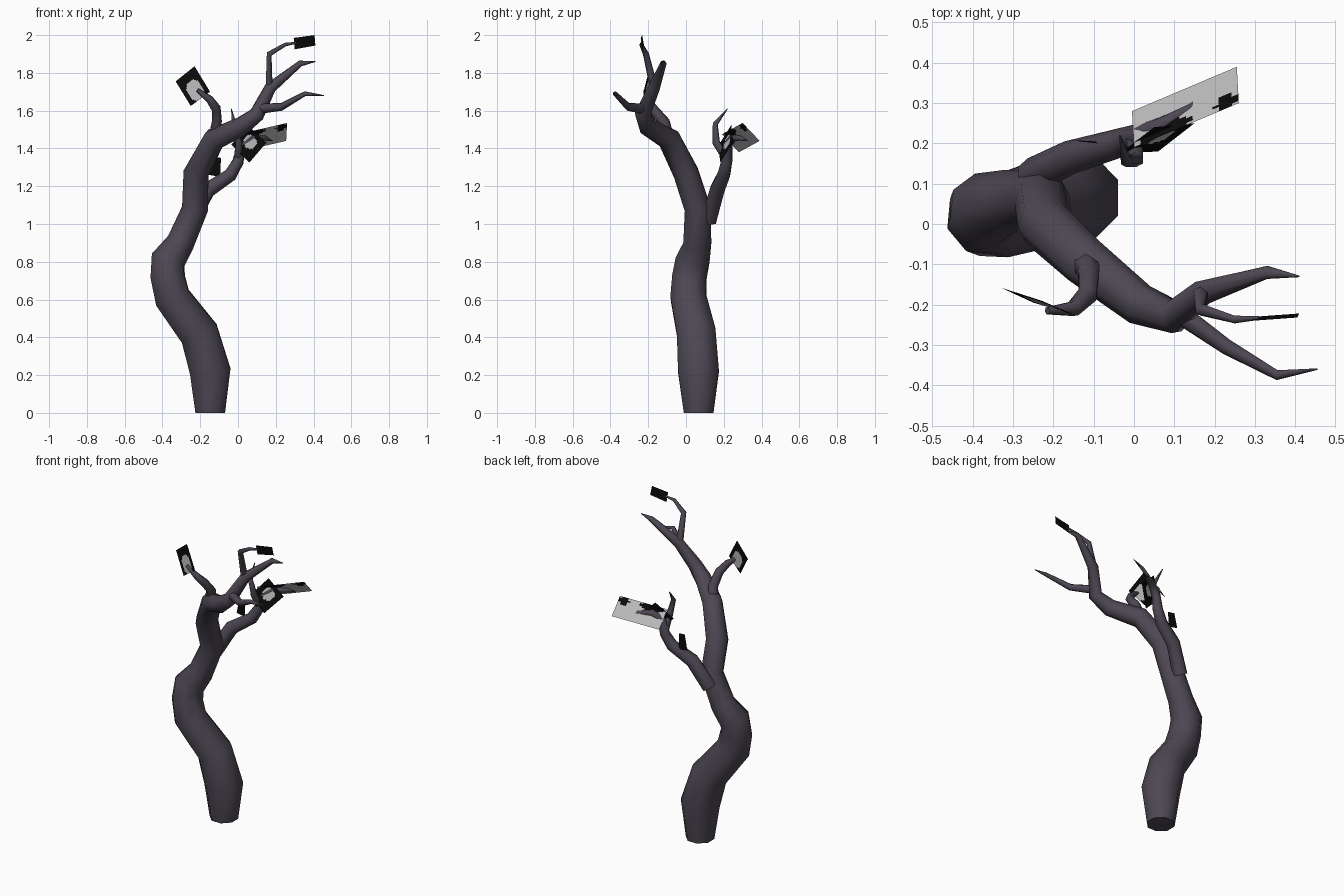
import bpy, math
from mathutils import Vector

if "Cube" in bpy.data.objects:
    bpy.data.objects.remove(bpy.data.objects["Cube"])


def material(name, rgb):
    m = bpy.data.materials.new(name)
    m.diffuse_color = (*rgb, 1)
    m.use_nodes = True
    m.node_tree.nodes["Principled BSDF"].inputs["Base Color"].default_value = m.diffuse_color
    return m


BARK = material("dark bark", (0.075, 0.063, 0.085))
BLACK = material("leaf black", (0.003, 0.003, 0.003))
GREY = material("leaf grey", (0.5, 0.5, 0.5))


def make(name, verts, faces, mats):
    me = bpy.data.meshes.new(name)
    me.from_pydata(verts, [], faces)
    for m in mats:
        me.materials.append(m)
    ob = bpy.data.objects.new(name, me)
    bpy.context.collection.objects.link(ob)
    return ob


def limb(name, path, sides=8):
    """Tapered tube through (x, y, z, radius) points."""
    pts = [Vector(p[:3]) for p in path]
    verts, faces = [], []
    n = len(pts)
    side = Vector((1, 0, 0))
    for i, p in enumerate(pts):
        d = Vector((0, 0, 0))
        if i > 0:
            d += (p - pts[i - 1]).normalized()
        if i < n - 1:
            d += (pts[i + 1] - p).normalized()
        if i == 0 and p.z == 0:
            d = Vector((0, 0, 1))
        d.normalize()
        side = (side - d * side.dot(d)).normalized()
        up = d.cross(side)
        for k in range(sides):
            a = 2 * math.pi * (k + 0.5) / sides
            verts.append(p + (side * math.cos(a) + up * math.sin(a)) * path[i][3])
    for i in range(n - 1):
        for k in range(sides):
            a, b = i * sides + k, i * sides + (k + 1) % sides
            faces.append((a, b, b + sides, a + sides))
    faces.append(tuple(reversed(range(sides))))
    faces.append(tuple(range((n - 1) * sides, n * sides)))
    ob = make(name, verts, faces, [BARK])
    for f in ob.data.polygons:
        f.use_smooth = len(f.vertices) == 4


def leaf(name, corners, spots=(), base=BLACK, spot=GREY, n=16):
    """Flat four-cornered leaf; round spots (s, t, radius s, radius t) get a second colour."""
    p0, p1, p2, p3 = [Vector(c) for c in corners]
    verts = [(p0.lerp(p1, i / n)).lerp(p3.lerp(p2, i / n), j / n)
             for j in range(n + 1) for i in range(n + 1)]
    faces = [(j * (n + 1) + i, j * (n + 1) + i + 1, (j + 1) * (n + 1) + i + 1, (j + 1) * (n + 1) + i)
             for j in range(n) for i in range(n)]
    ob = make(name, verts, faces, [base, spot])
    for f in ob.data.polygons:
        s, t = (f.index % n + 0.5) / n, (f.index // n + 0.5) / n
        f.material_index = int(any(((s - a) / ra) ** 2 + ((t - b) / rb) ** 2 < 1
                                   for a, b, ra, rb in spots))


# Trunk running up into the main bough
limb("trunk", [
    (-.147, .067, 0, .085), (-.147, .066, .22, .117), (-.205, .055, .42, .111),
    (-.347, .013, .61, .102), (-.372, .018, .72, .096), (-.37, .035, .81, .094),
    (-.305, .06, .90, .076), (-.228, .062, 1.08, .070), (-.222, .0, 1.27, .068),
    (-.125, -.09, 1.45, .062), (.015, -.20, 1.515, .052), (.10, -.23, 1.58, .042),
    (.17, -.17, 1.72, .032), (.33, -.12, 1.85, .017), (.41, -.13, 1.86, .002)])

# Twigs on the main bough
limb("right_twig", [(.11, -.22, 1.61, .028), (.23, -.305, 1.62, .021),
                    (.355, -.375, 1.69, .013), (.455, -.36, 1.68, .002)], 6)
limb("top_twig", [(.165, -.165, 1.70, .022), (.165, -.212, 1.90, .016),
                  (.25, -.237, 1.95, .010), (.31, -.233, 1.96, .005)], 6)
limb("left_twig", [(-.13, -.09, 1.43, .035), (-.112, -.115, 1.54, .030), (-.115, -.175, 1.61, .026),
                   (-.15, -.21, 1.66, .021), (-.215, -.215, 1.71, .010)], 6)

# Rear branch and its twig
limb("rear_branch", [
    (-.25, .12, 1.02, .045), (-.16, .165, 1.18, .042), (-.04, .20, 1.26, .036),
    (.0, .215, 1.33, .031), (.02, .222, 1.42, .026), (.07, .245, 1.455, .021),
    (.14, .285, 1.455, .014), (.18, .325, 1.44, .002)])
limb("rear_twig", [(.0, .215, 1.35, .024), (.005, .16, 1.43, .020),
                   (-.02, .155, 1.53, .014), (-.035, .22, 1.61, .002)], 6)

# Leaves
leaf("left_leaf", [(-.23, -.19, 1.835), (-.148, -.225, 1.70), (-.25, -.195, 1.625), (-.33, -.158, 1.755)],
     [(.65, .5, .36, .34)])
leaf("top_leaf", [(.295, -.24, 1.985), (.405, -.232, 2.0), (.41, -.222, 1.945), (.30, -.23, 1.925)])
leaf("rear_large_leaf", [(.0, .19, 1.475), (.26, .30, 1.535), (.255, .39, 1.44), (-.005, .28, 1.38)],
     [(.88, .17, .1, .19), (.3, .1, .24, .22)], GREY, BLACK)
leaf("rear_dark_leaf", [(.05, .24, 1.525), (.15, .25, 1.43), (.06, .18, 1.325), (-.035, .175, 1.42)],
     [(.5, .42, .28, .25)])
leaf("rear_small_leaf", [(-.135, .205, 1.355), (-.09, .20, 1.35), (-.095, .205, 1.25), (-.155, .208, 1.26)])
